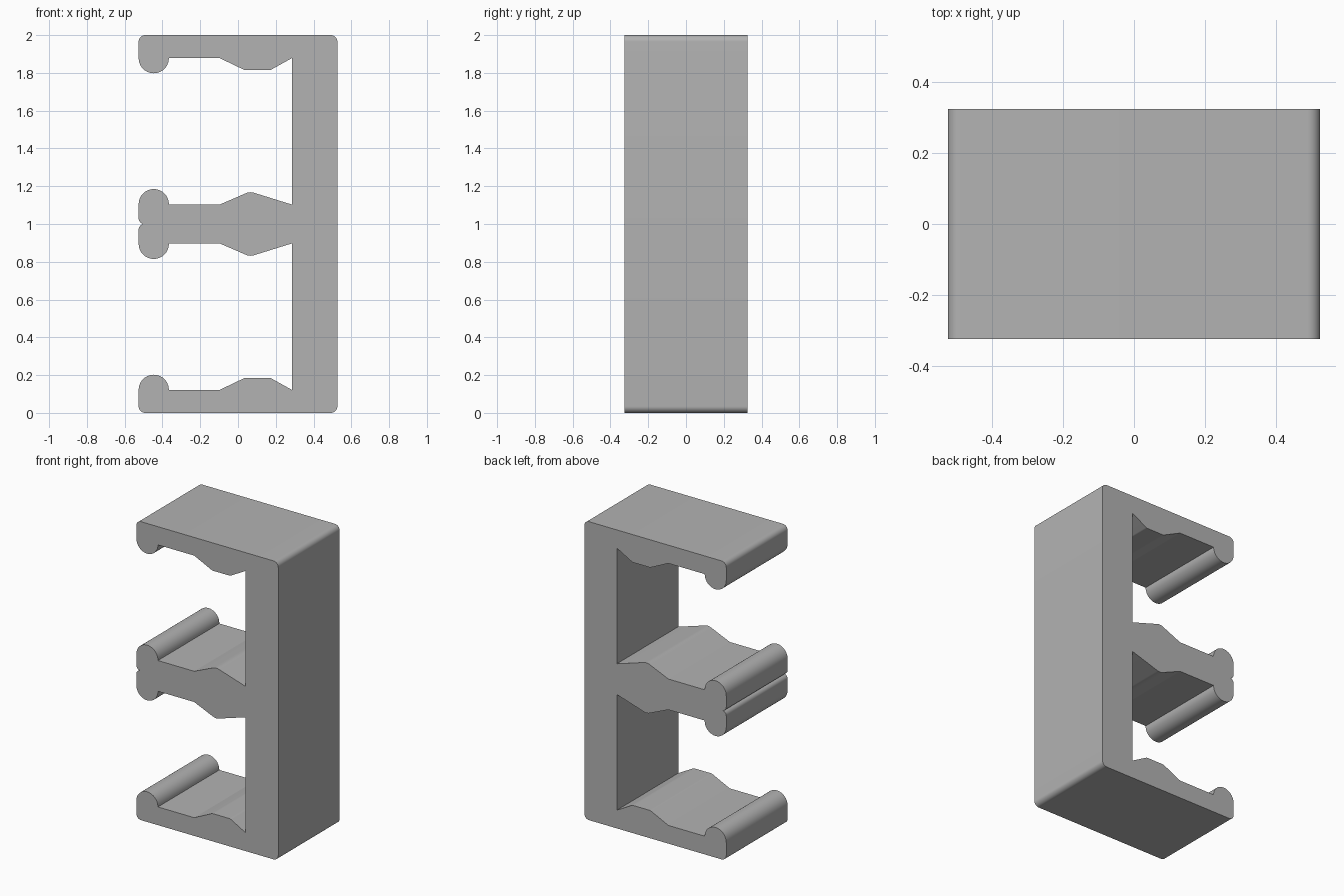
import bpy
import bmesh
from mathutils import Vector

cube = bpy.data.objects.get("Cube")
if cube:
    bpy.data.objects.remove(cube, do_unlink=True)

DEPTH = 0.65
LEFT, RIGHT = -0.526, 0.526

# Lower half of the section: x, z, corner radius
HALF = [
    (RIGHT, 1, 0), (RIGHT, 0, 0.035), (LEFT, 0, 0.035),
    # bottom arm: bead, flat web and raised hump
    (LEFT, 0.202, 0.08), (-0.366, 0.202, 0.08), (-0.366, 0.122, 0),
    (-0.097, 0.122, 0), (0.037, 0.186, 0.03), (0.17, 0.186, 0.03),
    (0.285, 0.122, 0),
    # underside of the middle arm, ending in the tip notch
    (0.285, 0.897, 0), (0.063, 0.828, 0.06), (-0.097, 0.897, 0),
    (-0.366, 0.897, 0), (-0.366, 0.815, 0.08), (LEFT, 0.815, 0.08),
    (LEFT, 1, 0.03), (-0.496, 1, 0),
]


def rounded(points, steps=10):
    """Replace each corner that has a radius with a circular arc."""
    out = []
    for i, (x, z, r) in enumerate(points):
        p = Vector((x, z))
        if r == 0:
            out.append(p)
            continue
        a = (Vector(points[i - 1][:2]) - p).normalized()
        b = (Vector(points[i + 1][:2]) - p).normalized()
        half = a.angle(b) / 2
        reach = r * (1 + a.dot(b)) / a.cross(b) if a.cross(b) else 0
        reach = abs(reach)
        centre = p + (a + b).normalized() * (reach ** 2 + r ** 2) ** 0.5
        start, end = p + a * reach - centre, p + b * reach - centre
        for k in range(steps + 1):
            d = start.slerp(end, k / steps)
            out.append(centre + d.normalized() * r)
    return out


# Full section: lower half plus its reflection about mid height
lower = rounded(HALF)
upper = [Vector((p.x, 2 - p.y)) for p in reversed(lower[1:-1])]
outline = []
for p in lower + upper:
    if not outline or (p - outline[-1]).length > 1e-4:
        outline.append(p)

# Extrude the section from front to back
bm = bmesh.new()
front = bm.faces.new([bm.verts.new((p.x, -DEPTH / 2, p.y)) for p in outline])
grown = bmesh.ops.extrude_face_region(bm, geom=[front], use_keep_orig=True)
moved = [g for g in grown["geom"] if isinstance(g, bmesh.types.BMVert)]
bmesh.ops.translate(bm, verts=moved, vec=(0, DEPTH, 0))
bmesh.ops.recalc_face_normals(bm, faces=bm.faces)
mesh = bpy.data.meshes.new("three_arm_bracket")
bm.to_mesh(mesh)
bm.free()

bracket = bpy.data.objects.new("three_arm_bracket", mesh)
bpy.context.collection.objects.link(bracket)

# Plain grey finish
grey = bpy.data.materials.new("plain_grey")
grey.use_nodes = True
grey.diffuse_color = (0.45, 0.45, 0.45, 1)
grey.node_tree.nodes["Principled BSDF"].inputs["Base Color"].default_value = grey.diffuse_color
mesh.materials.append(grey)

# Smooth the rounded edges, keep the rest crisp
bpy.ops.object.select_all(action="DESELECT")
bracket.select_set(True)
bpy.context.view_layer.objects.active = bracket
bpy.ops.object.shade_smooth_by_angle(angle=0.4)
